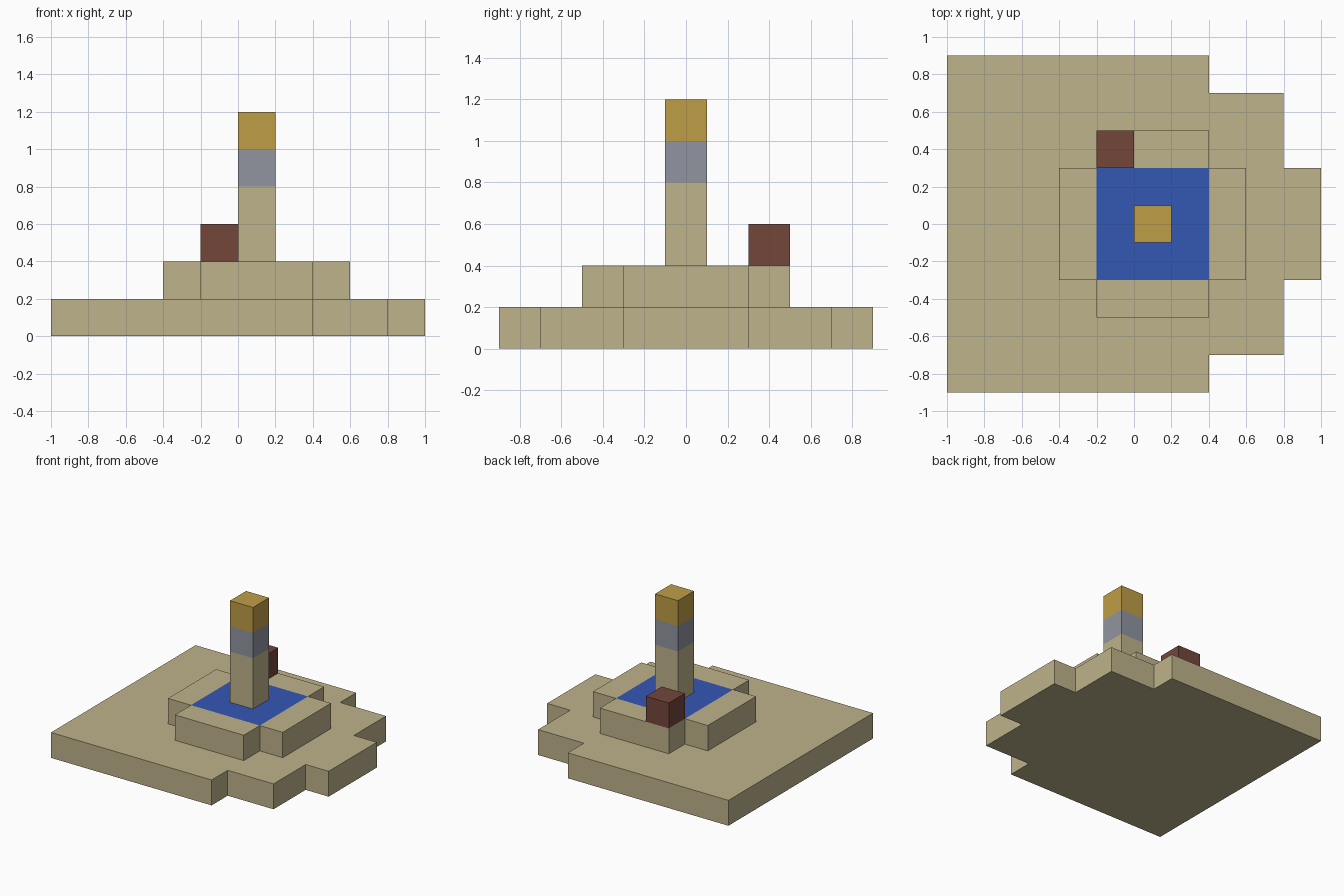
import bpy

cube = bpy.data.objects.get("Cube")
if cube:
    bpy.data.objects.remove(cube, do_unlink=True)


def material(name, rgb):
    """Flat colour from 8-bit sRGB, stored as linear."""
    linear = [((c / 255 + 0.055) / 1.055) ** 2.4 for c in rgb] + [1]
    mat = bpy.data.materials.new(name)
    mat.use_nodes = True
    mat.diffuse_color = linear
    mat.node_tree.nodes["Principled BSDF"].inputs["Base Color"].default_value = linear
    return mat


def slab(name, outline, faces, base, height, materials):
    """Flat faces at the top of a slab, thickened downwards."""
    mesh = bpy.data.meshes.new(name)
    mesh.from_pydata([(x, y, base + height) for x, y in outline], [], faces)
    for mat in materials:
        mesh.materials.append(mat)
    obj = bpy.data.objects.new(name, mesh)
    bpy.context.collection.objects.link(obj)
    solid = obj.modifiers.new("Thickness", "SOLIDIFY")
    solid.thickness = height
    solid.offset = -1
    return obj


def block(name, x, y, base, height, mat):
    """Square block of one unit cell."""
    r = 0.1
    corners = [(x - r, y - r), (x + r, y - r), (x + r, y + r), (x - r, y + r)]
    return slab(name, corners, [range(4)], base, height, [mat])


sand = material("sand", (190, 179, 139))
water = material("water blue", (52, 87, 180))
stone = material("stone grey", (145, 149, 160))
gold = material("gold", (191, 158, 71))
brick = material("brick red", (116, 70, 59))

# Ground, square on one side and stepped on the other
half = [(-1, -0.9), (0.4, -0.9), (0.4, -0.7), (0.8, -0.7), (0.8, -0.3), (1, -0.3)]
ground = half + [(x, -y) for x, y in reversed(half)]
slab("ground", ground, [range(len(ground))], 0, 0.2, [sand])

# Cross-shaped basin: four arms around a flush pool
xs, ys = (-0.4, -0.2, 0.4, 0.6), (-0.5, -0.3, 0.3, 0.5)
inner = [(xs[1], ys[1]), (xs[2], ys[1]), (xs[2], ys[2]), (xs[1], ys[2])]
outer = [(xs[1], ys[0]), (xs[2], ys[0]), (xs[3], ys[1]), (xs[3], ys[2]),
         (xs[2], ys[3]), (xs[1], ys[3]), (xs[0], ys[2]), (xs[0], ys[1])]
arms = [(i, 4 + 2 * i, 5 + 2 * i, (i + 1) % 4) for i in range(4)]
basin = slab("basin", inner + outer, [range(4)] + arms, 0.2, 0.2, [sand, water])
basin.data.polygons[0].material_index = 1

# Pillar in the pool
block("pillar_shaft", 0.1, 0, 0.4, 0.4, sand)
block("pillar_band", 0.1, 0, 0.8, 0.2, stone)
block("pillar_cap", 0.1, 0, 1.0, 0.2, gold)

# Single block on the rear rim
block("brick_block", -0.1, 0.4, 0.4, 0.2, brick)
